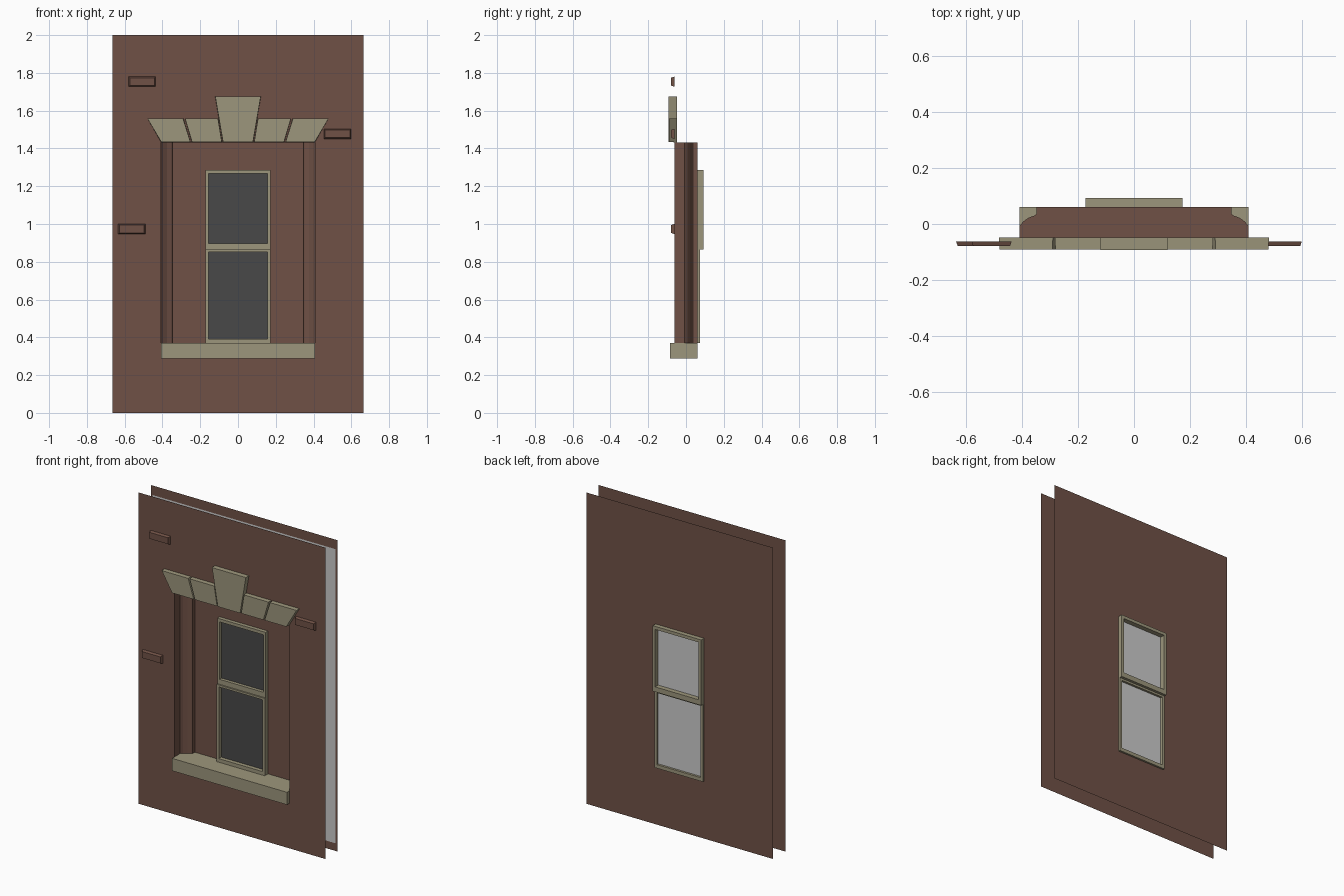
import bpy, bmesh

if "Cube" in bpy.data.objects:
    bpy.data.objects.remove(bpy.data.objects["Cube"])

def material(name, rgb):
    m = bpy.data.materials.new(name)
    m.diffuse_color = (*rgb, 1)
    m.use_nodes = True
    m.node_tree.nodes["Principled BSDF"].inputs["Base Color"].default_value = m.diffuse_color
    return m

BROWN = material("brown_wall", (0.162, 0.083, 0.061))
STONE = material("olive_stone", (0.335, 0.305, 0.200))
GLASS = material("dark_glass", (0.065, 0.065, 0.065))
GREY = material("light_grey_backing", (0.60, 0.60, 0.60))

W, H = 0.664, 2.0            # wall half width and height
FRONT, BACK = -0.062, 0.063  # wall planes
OPEN, HEAD, SILL = 0.408, 1.432, 0.369


def make(name, verts, faces, mat, fix_normals=False):
    me = bpy.data.meshes.new(name)
    me.from_pydata(verts, [], faces)
    if fix_normals:
        bm = bmesh.new()
        bm.from_mesh(me)
        bmesh.ops.recalc_face_normals(bm, faces=bm.faces)
        bm.to_mesh(me)
        bm.free()
    me.materials.append(mat)
    ob = bpy.data.objects.new(name, me)
    bpy.context.collection.objects.link(ob)
    return ob


def rect(x0, x1, z0, z1, y):
    return [(x0, y, z0), (x1, y, z0), (x1, y, z1), (x0, y, z1)]


def panel(name, r, y, mat):
    return make(name, rect(*r, y), [(0, 1, 2, 3)], mat)


def holed_panel(name, outer, inner, y, mat, flip=False):
    """Flat sheet with a rectangular opening."""
    faces = [(i, (i + 1) % 4, (i + 1) % 4 + 4, i + 4) for i in range(4)]
    if flip:
        faces = [f[::-1] for f in faces]
    return make(name, rect(*outer, y) + rect(*inner, y), faces, mat)


def block(name, outline, y0, y1, mat, taper=0.0):
    """Prism from an (x, z) outline; the front face is drawn in by taper."""
    n = len(outline)
    cx = (min(p[0] for p in outline) + max(p[0] for p in outline)) / 2
    cz = (min(p[1] for p in outline) + max(p[1] for p in outline)) / 2
    pull = lambda v, c: v - taper if v > c else v + taper
    verts = [(pull(x, cx), y0, pull(z, cz)) for x, z in outline]
    verts += [(x, y1, z) for x, z in outline]
    faces = [tuple(range(n)), tuple(range(n, 2 * n))]
    faces += [(i, (i + 1) % n, (i + 1) % n + n, i + n) for i in range(n)]
    return make(name, verts, faces, mat, True)


def sash(name, outer, inner, y0, y1):
    """Rectangular window frame with depth."""
    verts = rect(*outer, y0) + rect(*inner, y0) + rect(*outer, y1) + rect(*inner, y1)
    faces = []
    for i in range(4):
        j = (i + 1) % 4
        faces += [(i, j, j + 4, i + 4), (i + 8, j + 8, j + 12, i + 12),
                  (i, j, j + 8, i + 8), (i + 4, j + 4, j + 12, i + 12)]
    return make(name, verts, faces, STONE, True)


# Front wall with the recess opening, back wall with the window opening
whole = (-W, W, 0, H)
window = (-0.172, 0.172, SILL, 1.287)
holed_panel("front_wall", whole, (-OPEN, OPEN, 0.29, HEAD), FRONT, BROWN)
holed_panel("back_wall", whole, window, BACK, BROWN, flip=True)
# Grey sheet between the walls, and the brown back of the recess
panel("grey_backing", (-0.65, 0.65, 0.05, 1.94), 0.061, GREY)
holed_panel("recess_back", (-0.35, 0.35, SILL, HEAD), window, 0.059, BROWN)

# Moulded jambs and the soffit that shares their profile
profile = [(OPEN, FRONT), (OPEN, -0.008), (0.396, 0.008), (0.376, 0.022),
           (0.353, 0.031), (0.348, 0.036), (0.348, 0.060)]
for side, label in ((-1, "left"), (1, "right")):
    verts = [(side * x, y, z) for z in (SILL, HEAD) for x, y in profile]
    n = len(profile)
    faces = [(i, i + 1, i + 1 + n, i + n) for i in range(n - 1)]
    if side > 0:
        faces = [f[::-1] for f in faces]
    make(label + "_jamb", verts, faces, BROWN)
ring = profile + [(-x, y) for x, y in reversed(profile)]
make("soffit", [(x, y, HEAD) for x, y in ring], [tuple(reversed(range(len(ring))))], BROWN)

# Sill
block("sill", [(-OPEN, 0.289), (OPEN, 0.289), (OPEN, SILL), (-OPEN, SILL)],
      -0.086, 0.061, STONE)

# Flat arch: keystone and mirrored stones
block("keystone", [(-0.081, HEAD), (0.081, HEAD), (0.122, 1.676), (-0.122, 1.676)],
      -0.092, -0.048, STONE, 0.002)
for side, label in ((-1, "left"), (1, "right")):
    for part, (b0, b1, t1, t0) in (("inner", (0.084, 0.245, 0.282, 0.104)),
                                   ("outer", (0.250, 0.408, 0.481, 0.289))):
        outline = [(side * b0, HEAD), (side * b1, HEAD), (side * t1, 1.56), (side * t0, 1.56)]
        block(f"{label}_{part}_arch_stone", outline, -0.090, -0.048, STONE, 0.002)

# Sliding sashes and their glass
upper_in = (-0.155, 0.155, 0.898, 1.267)
lower_in = (-0.155, 0.155, 0.392, 0.853)
sash("upper_sash", (-0.172, 0.172, 0.866, 1.287), upper_in, 0.035, 0.092)
sash("lower_sash", (-0.172, 0.172, SILL, 0.866), lower_in, 0.026, 0.075)
panel("upper_glass", upper_in, 0.056, GLASS)
panel("lower_glass", lower_in, 0.052, GLASS)

# Loose bricks standing proud of the wall
for i, (x, z) in enumerate([(-0.579, 1.727), (0.455, 1.451), (-0.634, 0.947)]):
    block(f"raised_brick_{i + 1}",
          [(x, z), (x + 0.143, z), (x + 0.143, z + 0.053), (x, z + 0.053)],
          -0.079, FRONT, BROWN, 0.006)
